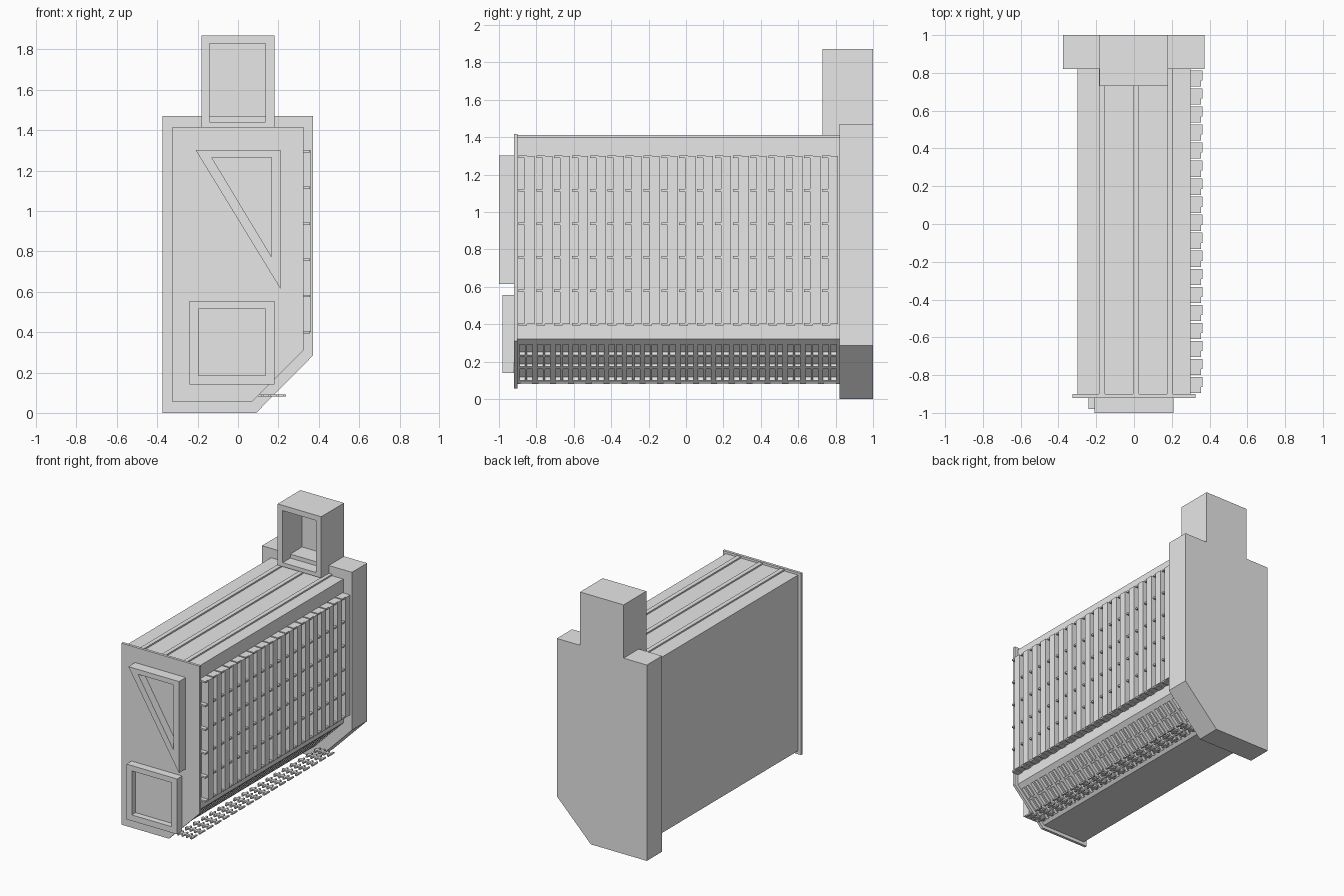
import bpy, bmesh, math
from mathutils import Matrix, Vector

cube = bpy.data.objects.get("Cube")
if cube:
    bpy.data.objects.remove(cube, do_unlink=True)

grey = bpy.data.materials.new("plain_grey")
grey.use_nodes = True
grey.diffuse_color = (0.8, 0.8, 0.8, 1)
for node in grey.node_tree.nodes:
    if node.type == 'BSDF_PRINCIPLED':
        node.inputs["Base Color"].default_value = grey.diffuse_color


def finish(name, bm):
    bmesh.ops.recalc_face_normals(bm, faces=bm.faces)
    mesh = bpy.data.meshes.new(name)
    bm.to_mesh(mesh)
    bm.free()
    mesh.materials.append(grey)
    obj = bpy.data.objects.new(name, mesh)
    bpy.context.scene.collection.objects.link(obj)
    return obj


def loft(name, *sections):
    """Join x-z outlines of equal length, each given with its y, and cap the ends."""
    bm = bmesh.new()
    rings = [[bm.verts.new((x, y, z)) for x, z in outline] for outline, y in sections]
    for a, b in zip(rings, rings[1:]):
        for i in range(len(a)):
            j = (i + 1) % len(a)
            bm.faces.new((a[i], a[j], b[j], b[i]))
    bm.faces.new(rings[0])
    bm.faces.new(rings[-1])
    return finish(name, bm)


def frame(name, outer, inner, back, front, floor):
    return loft(name, (outer, back), (outer, front), (inner, front), (inner, floor))


def rect(x0, x1, z0, z1):
    return [(x0, z0), (x1, z0), (x1, z1), (x0, z1)]


def chamfered(x0, x1, z0, z1, cut_x, cut_z):
    return [(x0, z0), (cut_x, z0), (x1, cut_z), (x1, z1), (x0, z1)]


def box(bm, lo, hi, matrix=Matrix()):
    lo, hi = Vector(lo), Vector(hi)
    place = Matrix.Translation((lo + hi) / 2) @ Matrix.Diagonal((hi - lo).to_4d())
    bmesh.ops.create_cube(bm, size=1, matrix=matrix @ place)


PITCH = 0.0955
columns = [-0.90 + PITCH * i for i in range(18)]
# Local frame of the sloping face: x along the slope, z pointing out of it
slope = Matrix.Translation((0.175, 0, 0.195)) @ Matrix.Rotation(math.radians(135), 4, 'Y')

# Main housing with pockets cut in its sloping lower edge
body = loft("main_housing", (chamfered(-0.30, 0.30, 0.08, 1.40, 0.06, 0.32), -0.90),
            (chamfered(-0.30, 0.30, 0.08, 1.40, 0.06, 0.32), 0.82))
bm = bmesh.new()
for y in columns:
    box(bm, (-0.135, y + 0.01, -0.025), (0.135, y + 0.08, 0.05), slope)
cutter = finish("pocket_cutter", bm)
cutter.hide_render = True
cutter.hide_viewport = True
cutter.display_type = 'WIRE'
cut = body.modifiers.new("pockets", 'BOOLEAN')
cut.object = cutter
cut.operation = 'DIFFERENCE'
cut.solver = 'EXACT'
bpy.context.view_layer.objects.active = body
bpy.ops.object.modifier_apply(modifier=cut.name)
bpy.data.objects.remove(cutter, do_unlink=True)

# Bars dividing the pockets
bm = bmesh.new()
for y in columns:
    box(bm, (-0.135, y + 0.039, -0.026), (0.135, y + 0.051, -0.002), slope)
    for s in (-0.045, 0.045):
        box(bm, (s - 0.008, y + 0.01, -0.026), (s + 0.008, y + 0.08, -0.005), slope)
finish("pocket_dividers", bm)

# Ridges along the roof
bm = bmesh.new()
for x in (-0.17, 0.01, 0.19):
    box(bm, (x - 0.016, -0.90, 1.395), (x + 0.016, 0.82, 1.411))
finish("roof_ridges", bm)

# Front plate
plate = chamfered(-0.325, 0.325, 0.055, 1.417, 0.07, 0.31)
loft("front_plate", (plate, -0.92), (plate, -0.90))

# Raised frames on the front plate
frame("triangle_frame", [(-0.21, 1.302), (0.21, 1.302), (0.21, 0.615)],
      [(-0.13, 1.265), (0.165, 1.265), (0.165, 0.775)], -0.92, -1.0, -0.94)
frame("square_frame", rect(-0.24, 0.18, 0.14, 0.555),
      rect(-0.195, 0.135, 0.185, 0.515), -0.92, -0.98, -0.935)

# Rear block and its hollow chimney
rear = chamfered(-0.375, 0.372, 0, 1.47, 0.09, 0.285)
loft("rear_block", (rear, 0.82), (rear, 1.0))
frame("chimney", rect(-0.182, 0.18, 1.41, 1.87),
      rect(-0.14, 0.135, 1.44, 1.83), 1.0, 0.73, 0.96)

# Upright slats on the left wall, with short ribs bridging them
slats, ribs, tray = bmesh.new(), bmesh.new(), bmesh.new()
for y in columns:
    box(slats, (0.295, y + 0.036, 0.40), (0.362, y + 0.09, 1.30))
    for i in range(6):
        z = 0.40 + 0.179 * i
        box(ribs, (0.295, y + 0.004, z - 0.006), (0.356, y + 0.05, z + 0.006))
    # Loose rods below the slope, with cross pieces
    box(tray, (0.10, y + 0.035, 0.08), (0.237, y + 0.055, 0.092))
    for x in (0.12, 0.157, 0.194, 0.231):
        box(tray, (x - 0.006, y + 0.012, 0.081), (x + 0.006, y + 0.08, 0.091))
finish("wall_slats", slats)
finish("wall_ribs", ribs)
finish("lower_rods", tray)
